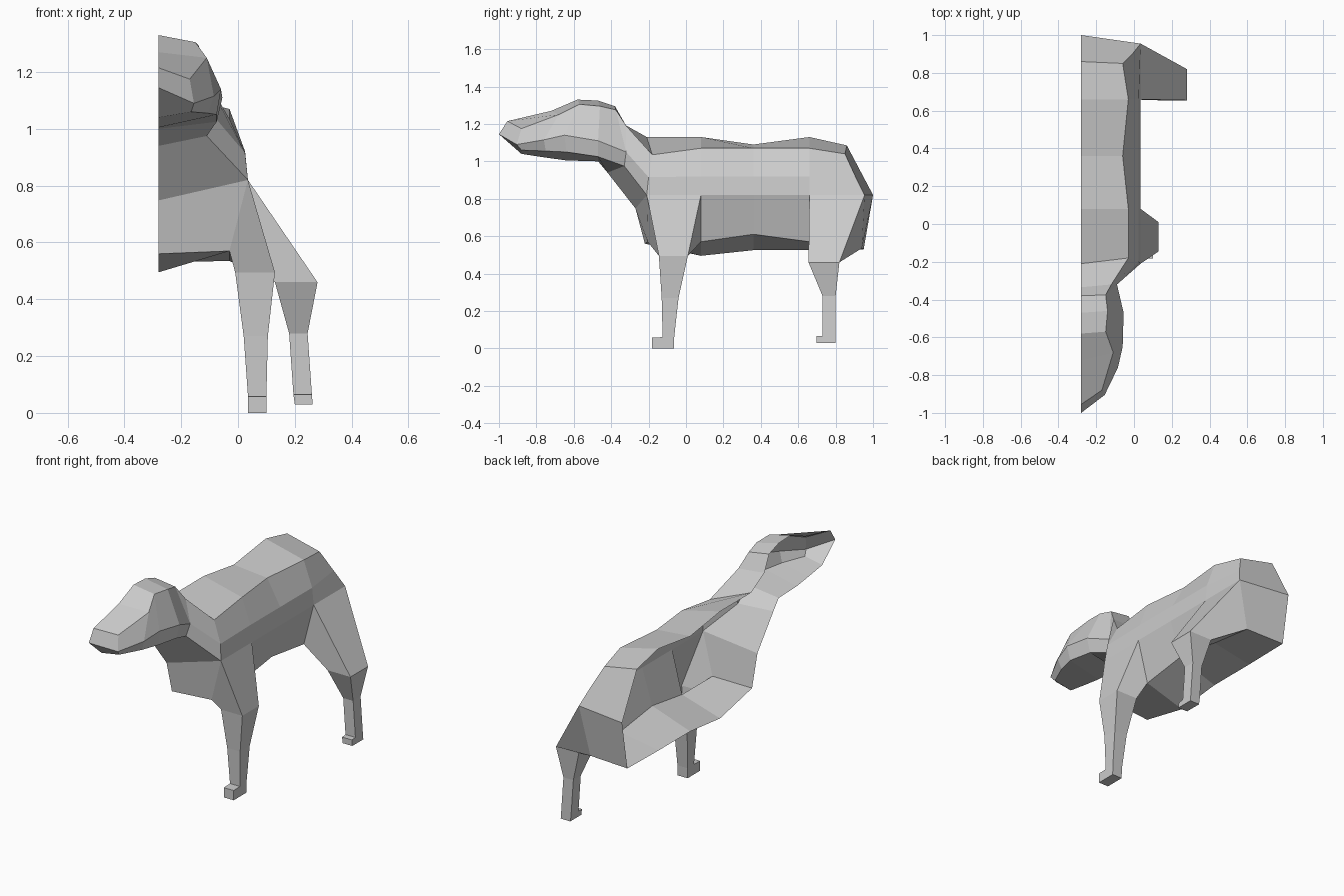
import bpy

if "Cube" in bpy.data.objects:
    bpy.data.objects.remove(bpy.data.objects["Cube"])

MID = -0.28  # open cut plane of the half animal


def build(name, faces):
    """Flat-shaded mesh from faces given as point lists, sharing equal points."""
    index, polys = {}, []
    for face in faces:
        ids = []
        for p in face:
            i = index.setdefault(tuple(p), len(index))
            if i not in ids:
                ids.append(i)
        if len(ids) > 2:
            polys.append(ids)
    mesh = bpy.data.meshes.new(name)
    mesh.from_pydata(list(index), [], polys)
    ob = bpy.data.objects.new(name, mesh)
    bpy.context.collection.objects.link(ob)
    return ob


def loft(rings, closed=False, skip=()):
    """Quads between successive rings; skip holds (ring, rail) openings."""
    out = []
    for k, (a, b) in enumerate(zip(rings, rings[1:])):
        n = len(a)
        for i in range(n if closed else n - 1):
            j = (i + 1) % n
            if (k, i) not in skip:
                out.append([a[i], a[j], b[j], b[i]])
    return out


# Torso: six rails from spine down to belly centre
front = [(MID, -.21, 1.13), (-.03, -.18, 1.035), (.025, -.2, .915),
         (.035, -.21, .82), (-.03, -.205, .57), (MID, -.22, .56)]
rear = [(MID, .86, 1.085), (-.06, .85, 1.04), (-.005, .905, .92),
        (.035, .955, .82), (-.03, .94, .535), (MID, .95, .53)]
middle = [[(MID, y, z0), (x1, y, 1.07), (.025, y, .92), (.035, y, .82),
           (-.03, y, z4), (MID, y, z5)]
          for y, x1, z0, z4, z5 in [(.08, -.03, 1.13, .57, .495),
                                    (.36, -.06, 1.09, .61, .525),
                                    (.66, -.03, 1.13, .57, .525)]]
body = [front] + middle + [rear]
faces = loft(body, skip={(0, 3), (3, 3)})  # leg openings
rump = (MID, 1.0, .82)
faces += [rear[:4] + [rump], [rump] + rear[3:]]
breast = (MID, -.27, .748)
faces.append([breast, front[5], front[4], front[3]])
build("torso", faces)

# Neck
nape = [(MID, -.335, 1.2), (-.12, -.32, 1.19), (-.09, -.32, 1.05),
        (-.11, -.33, .975), (MID, -.42, .94)]
build("neck", loft([nape, front[:4] + [breast]]))

# Head: rings from snout to nape
snout = [(MID, -.955, 1.215), (-.17, -.88, 1.175), (-.155, -.905, 1.09),
         (-.165, -.88, 1.06), (MID, -.88, 1.04)]
head = [
    snout,
    [(MID, -.72, 1.27), (-.11, -.68, 1.25), (-.085, -.76, 1.115),
     (-.105, -.75, 1.055), (MID, -.75, 1.02)],
    [(MID, -.58, 1.33), (-.15, -.57, 1.305), (-.06, -.65, 1.14),
     (-.075, -.64, 1.05), (MID, -.64, 1.005)],
    [(MID, -.47, 1.325), (-.14, -.46, 1.295), (-.055, -.47, 1.11),
     (-.075, -.47, 1.025), (MID, -.47, 1.0)],
    [(MID, -.38, 1.295), (-.15, -.375, 1.275)] + nape[2:],
    nape]
nose = (MID, -1.0, 1.145)
build("head", loft(head) + [[snout[0], nose, snout[2], snout[1]],
                            [nose, snout[4], snout[3], snout[2]]])


# Legs: root quad on the torso, then rectangular sections down to the foot
def leg(name, a, b, sections):
    rings = [[b[3], a[3], a[4], b[4]]]
    for x0, x1, y0, y1, z in sections:
        rings.append([(x1, y1, z), (x1, y0, z), (x0, y0, z), (x0, y1, z)])
    build(name, loft(rings, closed=True) + [rings[-1]])


leg("front_leg", body[0], body[1],
    [(-.01, .13, -.145, .01, .495), (.02, .105, -.13, -.04, .27),
     (.035, .1, -.125, -.063, .06), (.035, .1, -.183, -.063, .058),
     (.035, .1, -.183, -.065, 0)])
leg("hind_leg", body[3], body[4],
    [(.13, .28, .655, .82, .46), (.18, .245, .73, .8, .28),
     (.195, .26, .73, .8, .067), (.195, .26, .697, .8, .065),
     (.2, .263, .697, .8, .03)])
